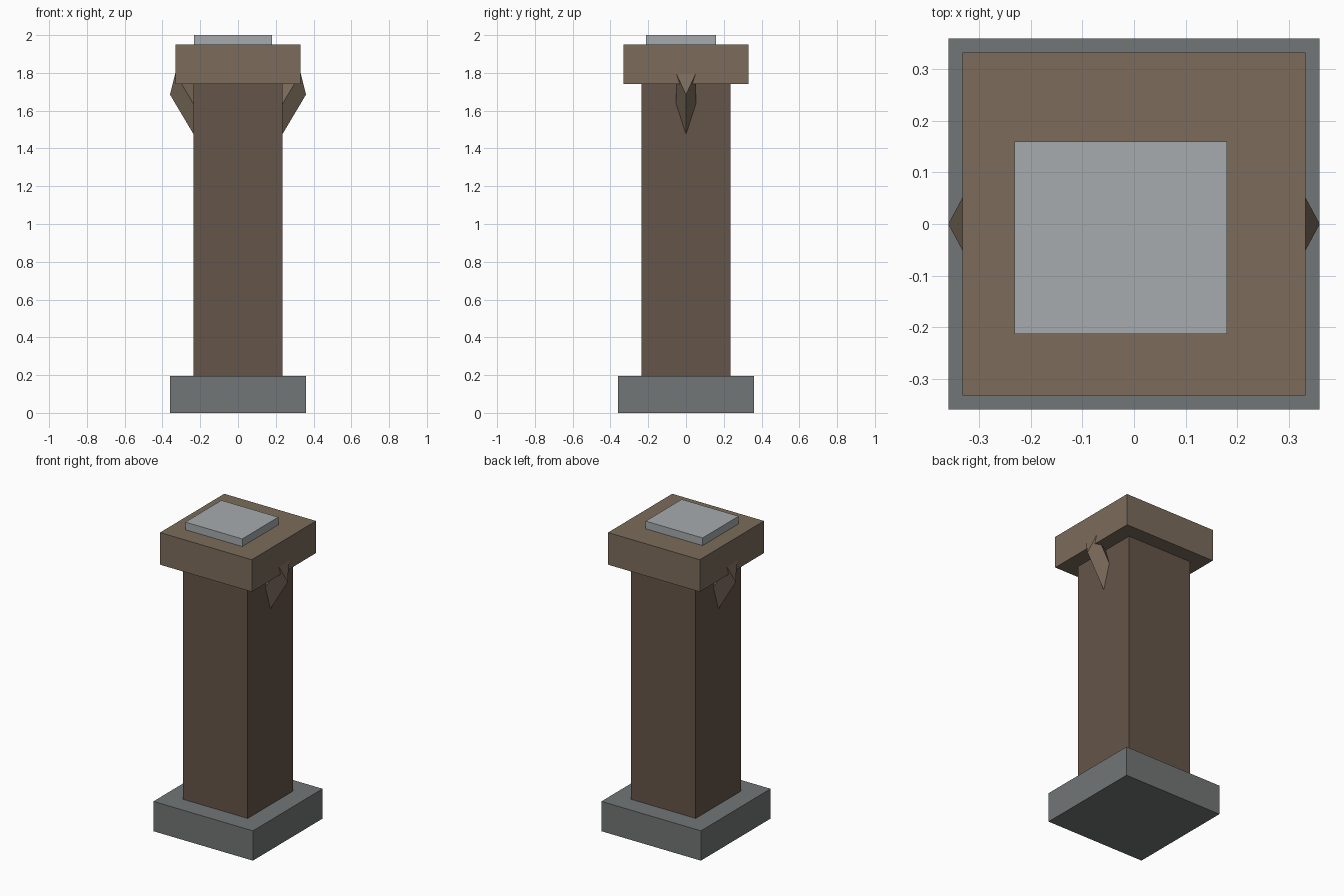
import bpy
from mathutils import Vector

if "Cube" in bpy.data.objects:
    bpy.data.objects.remove(bpy.data.objects["Cube"])


def material(name, rgb):
    m = bpy.data.materials.new(name)
    m.diffuse_color = (*rgb, 1)
    m.use_nodes = True
    m.node_tree.nodes["Principled BSDF"].inputs["Base Color"].default_value = m.diffuse_color
    return m


stone = material("stone", (0.17, 0.18, 0.18))
dark_wood = material("dark_wood", (0.13, 0.09, 0.065))
wood = material("wood", (0.2, 0.15, 0.105))
pale_stone = material("pale_stone", (0.38, 0.41, 0.42))


def box(name, lo, hi, mat):
    lo, hi = Vector(lo), Vector(hi)
    bpy.ops.mesh.primitive_cube_add(size=1, location=(lo + hi) / 2)
    ob = bpy.context.object
    ob.name = name
    ob.scale = hi - lo
    bpy.ops.object.transform_apply(location=False, rotation=False, scale=True)
    ob.data.materials.append(mat)
    return ob


# Stacked blocks: plinth, shaft, cap and the off-centre top slab
box("base", (-0.36, -0.36, 0), (0.36, 0.36, 0.195), stone)
box("shaft", (-0.235, -0.235, 0.195), (0.235, 0.235, 1.74), dark_wood)
box("cap", (-0.332, -0.332, 1.74), (0.332, 0.332, 1.95), wood)
box("top_slab", (-0.232, -0.213, 1.95), (0.18, 0.16, 2.0), pale_stone)

# Diamond-section braces slanting from the shaft into the cap sides
end = [Vector(p) for p in ((0.36, 0, 1.685), (0.332, 0.052, 1.798),
                           (0.304, 0, 1.911), (0.332, -0.052, 1.798))]
slant = Vector((0.125, 0, 0.21)) * 1.5
faces = [(0, 1, 2, 3), (7, 6, 5, 4)] + \
    [(i, i + 4, (i + 1) % 4 + 4, (i + 1) % 4) for i in range(4)]
for side, name in ((1, "right_brace"), (-1, "left_brace")):
    pts = [Vector((p.x * side, p.y, p.z)) for p in end + [q - slant for q in end]]
    mesh = bpy.data.meshes.new(name)
    mesh.from_pydata(pts, [], faces if side > 0 else [f[::-1] for f in faces])
    mesh.materials.append(wood)
    ob = bpy.data.objects.new(name, mesh)
    bpy.context.collection.objects.link(ob)
